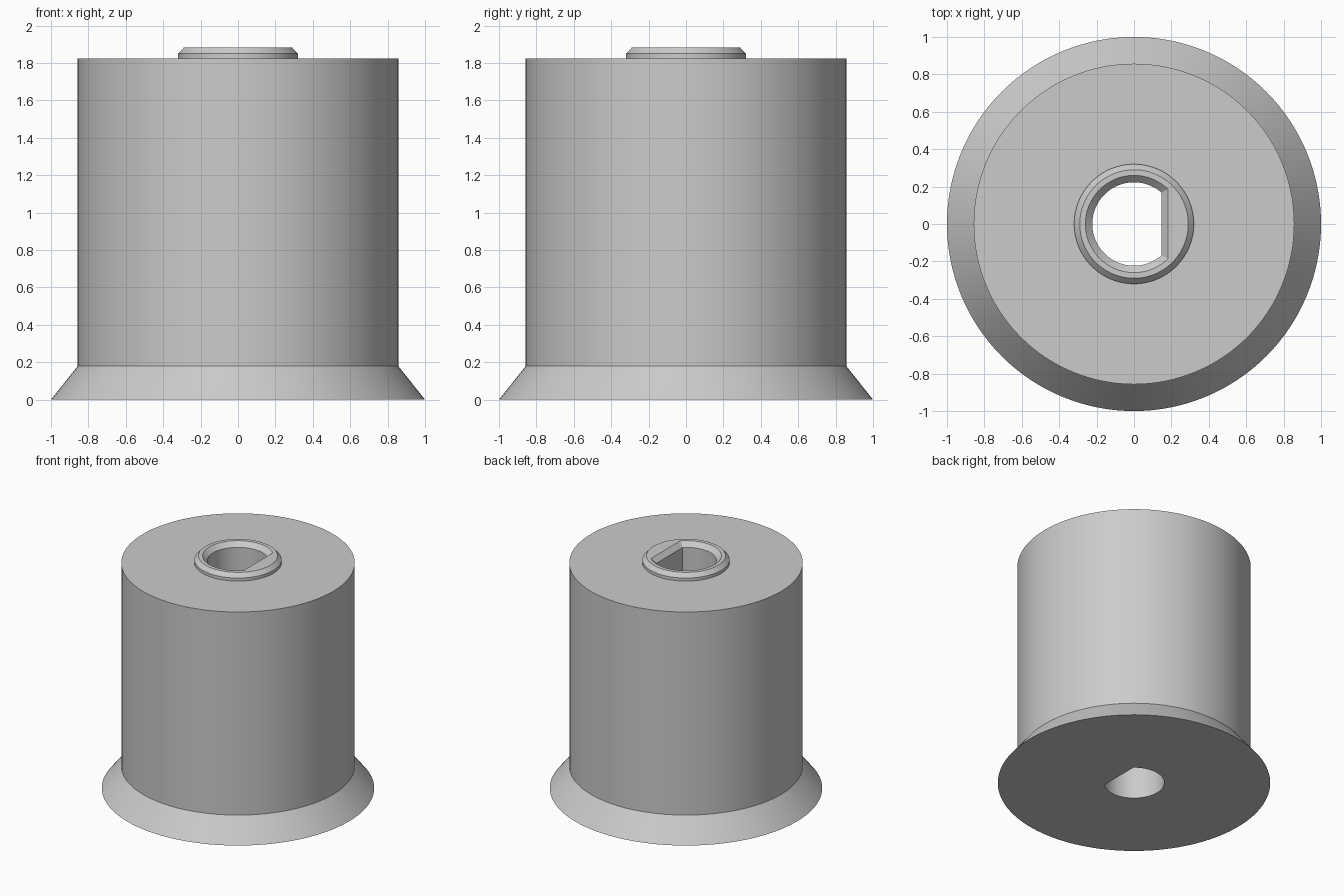
import bpy, bmesh, math

SEGMENTS = 128

if "Cube" in bpy.data.objects:
    bpy.data.objects.remove(bpy.data.objects["Cube"], do_unlink=True)

grey = bpy.data.materials.new("plain grey")
grey.use_nodes = True
colour = (0.6, 0.6, 0.6, 1)
grey.diffuse_color = colour
grey.node_tree.nodes["Principled BSDF"].inputs["Base Color"].default_value = colour


def circle(radius, z):
    step = math.tau / SEGMENTS
    return [(radius * math.cos(i * step), radius * math.sin(i * step), z)
            for i in range(SEGMENTS)]


def d_shape(radius, flat, z):
    """Circle cut by a flat at x = flat; a quarter of the points lie on the flat."""
    corner = math.acos(flat / radius)
    half = SEGMENTS // 8
    points = []
    for i in range(SEGMENTS):
        k = i if i <= SEGMENTS // 2 else i - SEGMENTS
        if abs(k) <= half:
            points.append((flat, radius * math.sin(corner) * k / half, z))
        else:
            t = (abs(k) - half) / (SEGMENTS / 2 - half)
            angle = math.copysign(corner + t * (math.pi - corner), k)
            points.append((radius * math.cos(angle), radius * math.sin(angle), z))
    return points


# Closed loop of sections: up the outside, over the collar, down the bore
sections = [
    circle(1.0, 0), circle(0.857, 0.18),            # flared foot
    circle(0.857, 1.825),                           # drum
    circle(0.32, 1.825), circle(0.32, 1.85),        # collar
    circle(0.29, 1.882),                            # collar chamfer
    d_shape(0.26, 0.182, 1.882),                    # bore chamfer
    d_shape(0.223, 0.147, 1.845),
    d_shape(0.223, 0.147, 0),                       # keyed bore
]

bm = bmesh.new()
rings = [[bm.verts.new(p) for p in section] for section in sections]
for n, low in enumerate(rings):
    high = rings[(n + 1) % len(rings)]
    for i in range(SEGMENTS):
        j = (i + 1) % SEGMENTS
        bm.faces.new((low[i], low[j], high[j], high[i]))
bmesh.ops.recalc_face_normals(bm, faces=bm.faces)

mesh = bpy.data.meshes.new("flared_drum")
bm.to_mesh(mesh)
bm.free()
mesh.materials.append(grey)
drum = bpy.data.objects.new("flared_drum", mesh)
bpy.context.collection.objects.link(drum)

# Smooth round walls, crisp rims
bpy.ops.object.select_all(action="DESELECT")
drum.select_set(True)
bpy.context.view_layer.objects.active = drum
bpy.ops.object.shade_smooth_by_angle(angle=math.radians(25))
